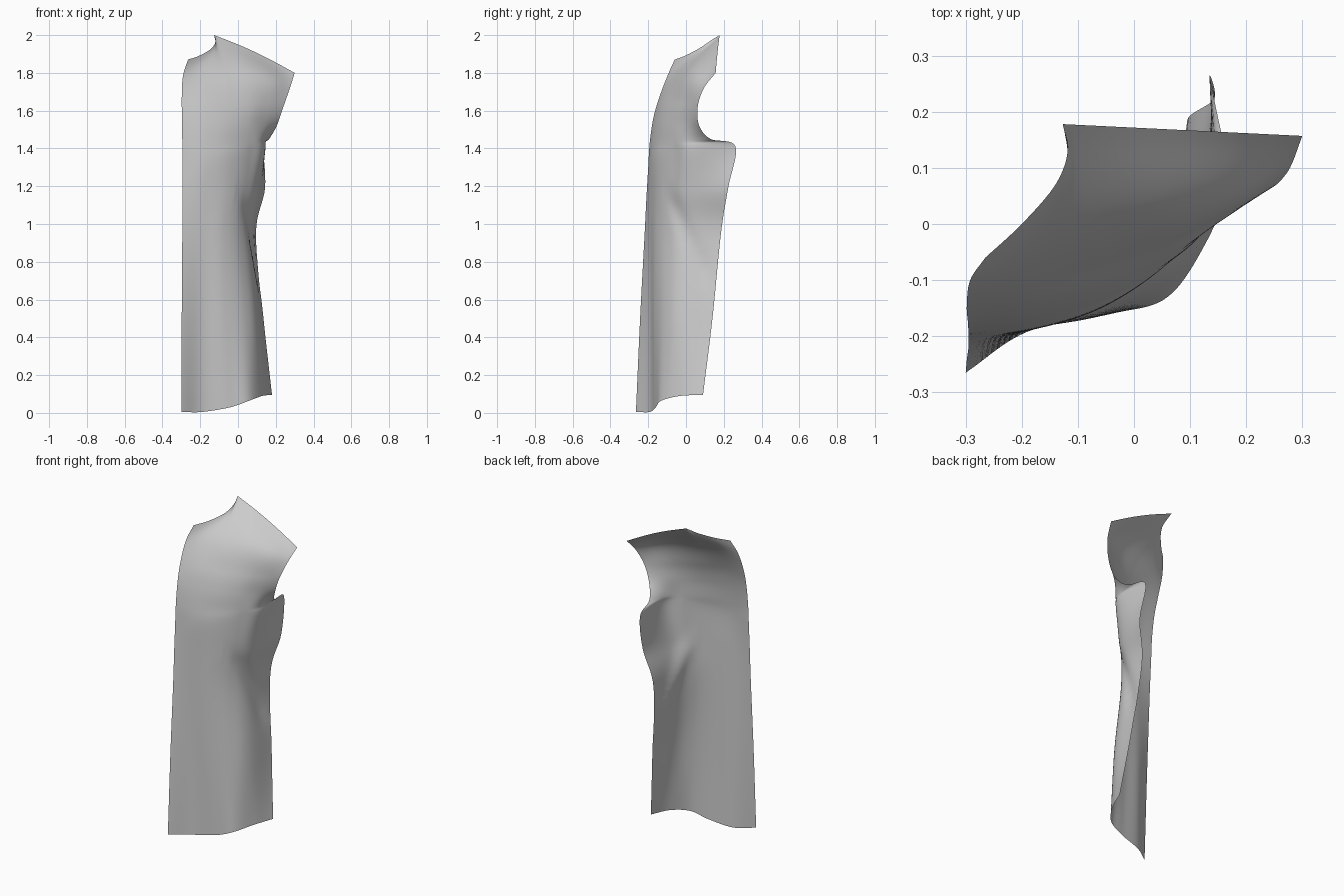
import bpy, math
from mathutils import Vector

cube = bpy.data.objects.get("Cube")
if cube:
    bpy.data.objects.remove(cube, do_unlink=True)

STEPS_ACROSS = 10   # subdivisions between guide points across the panel
STEPS_UP = 8        # subdivisions between guide rows


def guide_row(z_front, z_side, arch, outline):
    """Cross-section from centre-front edge to side edge, z blended along it."""
    last = len(outline) - 1
    points = []
    for i, (x, y) in enumerate(outline):
        t = i / last
        z = z_front + (z_side - z_front) * t + arch * math.sin(math.pi * t)
        points.append(Vector((x, y, z)))
    return points


def spline(points, steps):
    """Smooth curve passing through all the points."""
    ends = [points[0] * 2 - points[1]] + points + [points[-1] * 2 - points[-2]]
    curve = []
    for a, b, c, d in zip(ends, ends[1:], ends[2:], ends[3:]):
        for s in range(steps):
            t = s / steps
            curve.append(b + (c - a) * (t / 2)
                         + (a * 2 - b * 5 + c * 4 - d) * (t * t / 2)
                         + (b * 3 - a - c * 3 + d) * (t ** 3 / 2))
    curve.append(points[-1].copy())
    return curve


# Curved hem, rising towards the side seam
hem = [Vector(p) for p in (
    (-.3, -.265, .005), (-.19, -.192, .005), (-.04, -.16, .03),
    (.06, -.13, .065), (.13, -.03, .09), (.18, .09, .095))]

# Skirt, waist and bust sections
skirt = guide_row(.5, .5, 0, [
    (-.298, -.243), (-.19, -.19), (-.07, -.165), (.04, -.115), (.105, -.03), (.135, .14)])
waist = guide_row(.93, .95, 0, [
    (-.295, -.22), (-.19, -.19), (-.08, -.16), (.01, -.1), (.07, .0), (.095, .185)])
ribs = guide_row(1.13, 1.19, 0, [
    (-.295, -.21), (-.18, -.188), (-.06, -.15), (.04, -.08), (.105, .02), (.143, .223)])
underarm = guide_row(1.3, 1.41, 0, [
    (-.295, -.2), (-.17, -.185), (-.05, -.145), (.06, -.07), (.14, .03), (.135, .262)])

# Armhole sections
armhole_low = guide_row(1.42, 1.45, 0, [
    (-.295, -.193), (-.17, -.175), (-.05, -.135), (.06, -.07), (.13, .0), (.165, .13)])
armhole_mid = guide_row(1.55, 1.52, 0, [
    (-.296, -.175), (-.17, -.155), (-.05, -.12), (.06, -.065), (.14, .0), (.205, .07)])
armhole_high = guide_row(1.66, 1.62, .01, [
    (-.298, -.145), (-.17, -.12), (-.05, -.085), (.07, -.04), (.16, .01), (.24, .062)])
chest = guide_row(1.78, 1.72, .06, [
    (-.292, -.1), (-.19, -.05), (-.07, -.01), (.07, .02), (.18, .05), (.275, .095)])

# Neckline up to the collar point, then the shoulder seam
neck = spline([Vector(p) for p in (
    (-.265, -.06, 1.87), (-.2, .0, 1.893), (-.14, .07, 1.93),
    (-.118, .13, 1.97), (-.127, .178, 2))], STEPS_ACROSS // 2)
shoulder_start, shoulder_end = neck[-1], Vector((.3, .157, 1.8))
shoulder = []
for s in range(1, 3 * STEPS_ACROSS + 1):
    t = s / (3 * STEPS_ACROSS)
    p = shoulder_start.lerp(shoulder_end, t)
    p.z += .012 * math.sin(math.pi * t)
    shoulder.append(p)
top_edge = neck + shoulder

# Dense rows, joined by smooth lengthwise curves
rows = [spline(r, STEPS_ACROSS) for r in (
    hem, skirt, waist, ribs, underarm, armhole_low, armhole_mid, armhole_high, chest)]
rows.append(top_edge)
columns = [spline(list(c), STEPS_UP) for c in zip(*rows)]

# Soft diagonal fold pressed in at the waist
fold_a, fold_b = Vector((-.05, 1.08)), Vector((.08, .78))
fold_dir = (fold_b - fold_a).normalized()
fold_len = (fold_b - fold_a).length
for column in columns[len(columns) // 2:]:
    for p in column:
        rel = Vector((p.y, p.z)) - fold_a
        along = rel.dot(fold_dir)
        off = (rel - fold_dir * along).length
        beyond = max(0, -along, along - fold_len)
        p.x -= .015 * math.exp(-(off / .04) ** 2 - (beyond / .1) ** 2)

height = len(columns[0])
verts = [p for column in columns for p in column]
faces = []
for i in range(len(columns) - 1):
    for j in range(height - 1):
        a = i * height + j
        faces.append((a, a + height, a + height + 1, a + 1))

mesh = bpy.data.meshes.new("bodice_front_panel")
mesh.from_pydata(verts, [], faces)
mesh.update()
panel = bpy.data.objects.new("bodice_front_panel", mesh)
bpy.context.collection.objects.link(panel)

# Plain grey cloth
cloth = bpy.data.materials.new("grey_cloth")
cloth.use_nodes = True
grey = (.6, .6, .6, 1)
cloth.diffuse_color = grey
cloth.node_tree.nodes["Principled BSDF"].inputs["Base Color"].default_value = grey
mesh.materials.append(cloth)
for poly in mesh.polygons:
    poly.use_smooth = True
